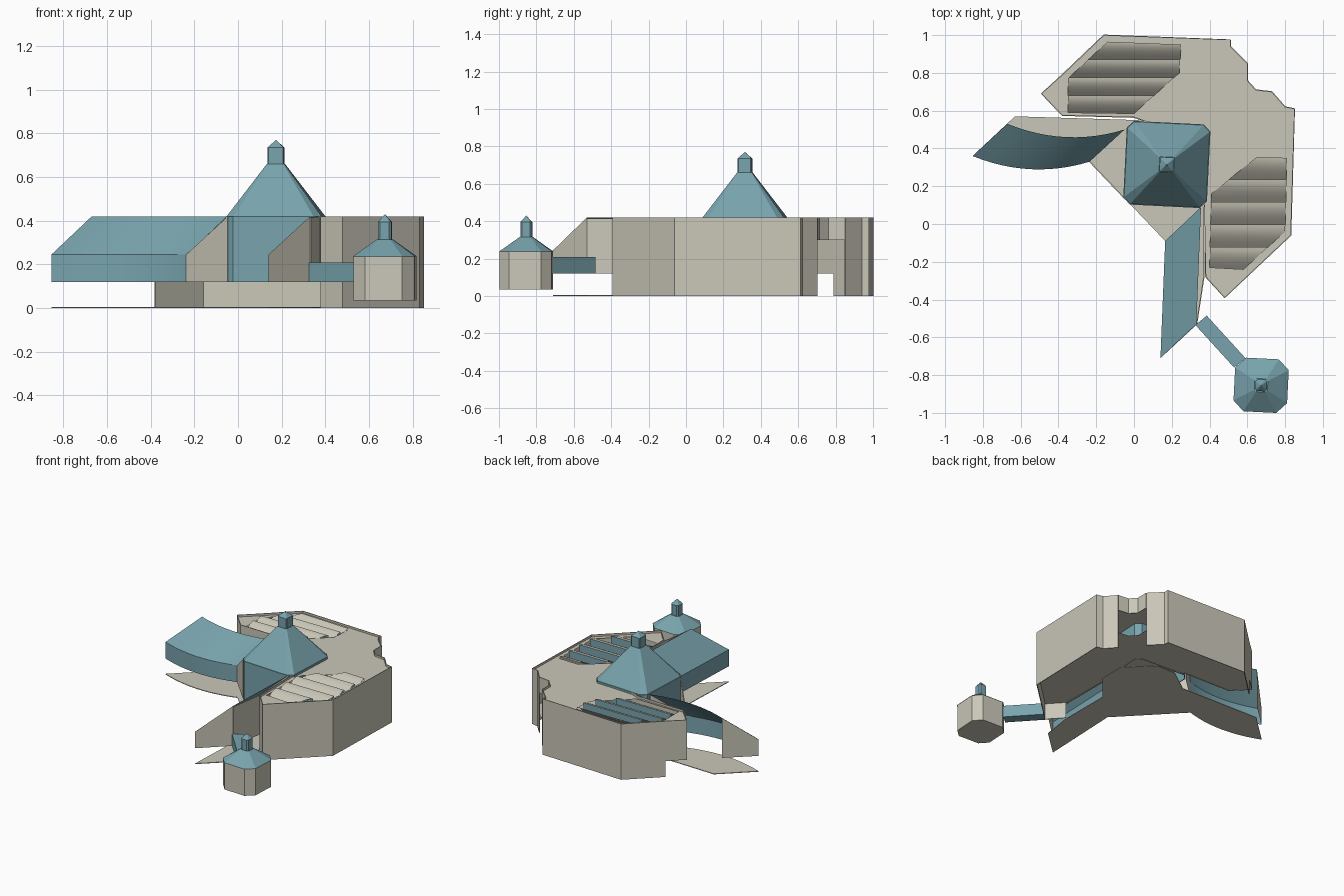
import bpy, bmesh, math
from mathutils import Vector

cube = bpy.data.objects.get("Cube")
if cube:
    bpy.data.objects.remove(cube)


def material(name, rgb):
    m = bpy.data.materials.new(name)
    m.use_nodes = True
    m.diffuse_color = (*rgb, 1)
    m.node_tree.nodes["Principled BSDF"].inputs["Base Color"].default_value = (*rgb, 1)
    return m


STONE = material("pale stone", (0.59, 0.57, 0.48))
TEAL = material("teal copper", (0.19, 0.37, 0.42))


def finish(name, bm, mats, thick=0):
    bmesh.ops.recalc_face_normals(bm, faces=bm.faces)
    mesh = bpy.data.meshes.new(name)
    bm.to_mesh(mesh)
    bm.free()
    for m in mats:
        mesh.materials.append(m)
    ob = bpy.data.objects.new(name, mesh)
    bpy.context.collection.objects.link(ob)
    if thick:
        mod = ob.modifiers.new("thickness", "SOLIDIFY")
        mod.thickness = thick
        mod.offset = 0
    return ob


def sheet(name, path, z0, z1, mat, closed=False, thick=0.006):
    """Upright wall following a plan path."""
    bm = bmesh.new()
    low = [bm.verts.new((x, y, z0)) for x, y in path]
    high = [bm.verts.new((x, y, z1)) for x, y in path]
    n = len(path)
    for i in range(n if closed else n - 1):
        j = (i + 1) % n
        bm.faces.new((low[i], low[j], high[j], high[i]))
    return finish(name, bm, [mat], thick)


def slab(name, loops, z, thick=0):
    """Level sheet from an outline and optional holes."""
    bm = bmesh.new()
    for loop in loops:
        vs = [bm.verts.new((x, y, z)) for x, y in loop]
        for i in range(len(vs)):
            bm.edges.new((vs[i - 1], vs[i]))
    bmesh.ops.triangle_fill(bm, edges=bm.edges[:], use_beauty=True, use_dissolve=False)
    return finish(name, bm, [STONE], thick)


def loft(name, rings, mat, tip=None):
    """Solid through stacked (plan, height) rings, ending in a flat cap or a tip."""
    bm = bmesh.new()
    rows = [[bm.verts.new((x, y, z)) for x, y in plan] for plan, z in rings]
    n = len(rows[0])
    for a, b in zip(rows, rows[1:]):
        for i in range(n):
            j = (i + 1) % n
            bm.faces.new((a[i], a[j], b[j], b[i]))
    bm.faces.new(rows[0])
    if tip:
        t = bm.verts.new(tip)
        for i in range(n):
            bm.faces.new((rows[-1][i], rows[-1][(i + 1) % n], t))
    else:
        bm.faces.new(rows[-1])
    return finish(name, bm, [mat])


def plan8(cx, cy, half, cut, turn=-0.05):
    """Square plan with cut corners."""
    k = half - cut
    pts = [(half, -k), (half, k), (k, half), (-k, half),
           (-half, k), (-half, -k), (-k, -half), (k, -half)]
    c, s = math.cos(turn), math.sin(turn)
    return [(cx + x * c - y * s, cy + x * s + y * c) for x, y in pts]


# Main block walls: low band is open at the courtyard and the entrance
north_end = [(-0.38, 0.79), (-0.16, 1.0), (0.51, 0.975), (0.51, 0.94), (0.6, 0.85)]
porch = [(0.6, 0.76), (0.645, 0.71)]
east_end = [(0.73, 0.7), (0.8, 0.62), (0.85, 0.61), (0.83, -0.06), (0.48, -0.39), (0.38, -0.28)]
inner = [(0.37, 0.2), (0.1, 0.53), (0.0, 0.565), (-0.38, 0.575), (-0.49, 0.69)]
outline = north_end + porch + east_end + inner
sheet("north_lower_wall", north_end, 0, 0.12, STONE)
sheet("east_lower_wall", east_end, 0, 0.12, STONE)
sheet("upper_wall", east_end + inner + north_end, 0.12, 0.42, STONE)
sheet("porch_lintel", north_end[-1:] + porch + east_end[:1], 0.3, 0.42, STONE)
slab("raised_floor", [outline], 0.122)

# Flat roof with two skylight openings
north_hole = [(-0.35, 0.59), (0.0, 0.585), (0.24, 0.8), (0.25, 0.95), (-0.14, 0.965), (-0.35, 0.77)]
east_hole = [(0.41, 0.16), (0.4, -0.23), (0.58, -0.24), (0.8, -0.04), (0.81, 0.35), (0.65, 0.355)]
slab("main_roof", (outline, north_hole, east_hole), 0.405)


def skylights(name, plan, rows):
    """Curved sawtooth rows, glazed on the upright back, trimmed to the plan."""
    ys = [p[1] for p in plan]
    step = (max(ys) - min(ys)) / rows
    bm = bmesh.new()
    for r in range(rows):
        y0 = min(ys) + r * step
        prof = [(y0 + step * t / 6, 0.355 + 0.065 * math.sin(math.pi / 2 * t / 6)) for t in range(7)]
        prof.append((y0 + step, 0.355))
        a = [bm.verts.new((-1, y, z)) for y, z in prof]
        b = [bm.verts.new((1, y, z)) for y, z in prof]
        for i in range(7):
            f = bm.faces.new((a[i], b[i], b[i + 1], a[i + 1]))
            f.material_index = 1 if i == 6 else 0
            f.smooth = i < 6
            if i == 6:
                for e in f.edges:
                    e.smooth = False
    mid = sum((Vector((x, y, 0)) for x, y in plan), Vector()) / len(plan)
    for (x0, y0), (x1, y1) in zip(plan, plan[1:] + plan[:1]):
        no = Vector((y1 - y0, x0 - x1, 0))
        co = Vector((x0, y0, 0))
        if no.dot(mid - co) > 0:
            no = -no
        bmesh.ops.bisect_plane(bm, geom=bm.verts[:] + bm.edges[:] + bm.faces[:],
                               plane_co=co, plane_no=no, clear_outer=True)
    finish(name, bm, [STONE, TEAL])


skylights("north_skylights", north_hole, 4)
skylights("east_skylights", east_hole, 5)


def wing(name, ridge, shift):
    """Raised lean-to: sloping roof and low front wall, with stone end caps."""
    dx, dy = shift
    eave = [(x + dx, y + dy) for x, y in ridge]
    bm = bmesh.new()
    top = [bm.verts.new((x, y, 0.42)) for x, y in ridge]
    low = [bm.verts.new((x, y, 0.245)) for x, y in eave]
    foot = [bm.verts.new((x, y, 0.12)) for x, y in eave]
    for i in range(len(ridge) - 1):
        for a, b in ((top, low), (low, foot)):
            f = bm.faces.new((a[i], a[i + 1], b[i + 1], b[i]))
            f.smooth = len(ridge) > 2
    for e in bm.edges:
        if e.verts[0] in low and e.verts[1] in low:
            e.smooth = False
    for i in (0, -1):
        back = bm.verts.new((*ridge[i], 0.12))
        f = bm.faces.new((top[i], low[i], foot[i], back))
        f.material_index = 1
        for e in f.edges:
            e.smooth = False
    finish(name, bm, [TEAL, STONE])
    return eave


def bowed(t):
    return (-0.67 + 0.62 * t, 0.53 - 0.03 * t - 0.22 * t * (1 - t))


west_ridge = [bowed(i / 12) for i in range(13)]
east_ridge = [(0.355, 0.09), (0.33, -0.53)]
west_eave = wing("curved_wing", west_ridge, (-0.185, -0.17))
east_eave = wing("straight_wing", east_ridge, (-0.19, -0.18))
sheet("straight_wing_back_wall", [(0.332, -0.53), (0.37, -0.28), (0.37, 0.09)], 0.12, 0.415, STONE)

# Sloped cheek wall joining the curved wing to the hall
bm = bmesh.new()
bm.faces.new([bm.verts.new(p) for p in ((-0.235, 0.33, 0.12), (-0.045, 0.13, 0.12),
                                        (-0.045, 0.13, 0.42), (-0.235, 0.33, 0.245))])
finish("cheek_wall", bm, [STONE], 0.006)

# Ground plate beneath the wings and the hall
slab("ground_plate", [west_eave + east_eave + [
    (0.335, -0.53), (0.37, -0.3), (0.37, 0.1), (0.54, 0.3), (0.54, 0.5),
    (0.36, 0.68), (0.2, 0.68), (0.02, 0.55), (-0.63, 0.57)]], 0.003, 0.005)

# Central hall with its pyramid roof and lantern
cx, cy = 0.174, 0.315
base = plan8(cx, cy, 0.219, 0.035)
sheet("hall_walls", base, 0.12, 0.42, TEAL, closed=True)
loft("hall_roof", [(base, 0.418), (plan8(cx, cy, 0.04, 0.004), 0.66)], TEAL)
lantern = plan8(cx, cy, 0.038, 0.005)
loft("hall_lantern", [(lantern, 0.655), (lantern, 0.735)], TEAL, (cx, cy, 0.77))

# Detached corner tower
tx, ty = 0.673, -0.854
body = plan8(tx, ty, 0.14, 0.055)
loft("tower_body", [(body, 0.035), (body, 0.237)], STONE)
loft("tower_roof", [(plan8(tx, ty, 0.142, 0.055), 0.237), (plan8(tx, ty, 0.035, 0.01), 0.315)], TEAL)
lantern = plan8(tx, ty, 0.031, 0.01)
loft("tower_lantern", [(lantern, 0.31), (lantern, 0.395)], TEAL, (tx, ty, 0.43))

# Bridge from the straight wing to the tower
deck = [(0.325, -0.535), (0.385, -0.485), (0.59, -0.71), (0.53, -0.76)]
loft("bridge", [(deck, 0.12), (deck, 0.208)], TEAL)
